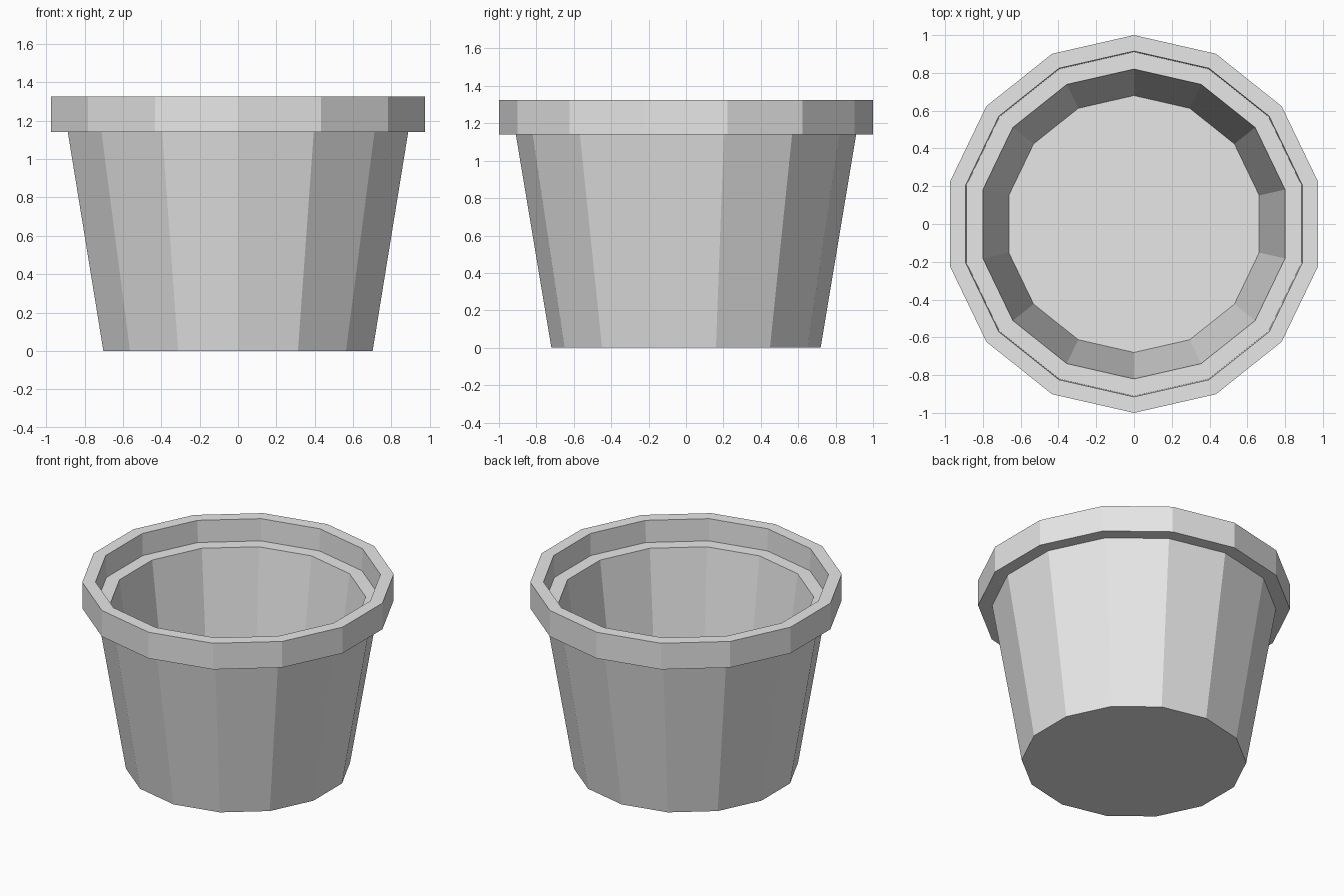
import bpy
import bmesh
from math import cos, sin, pi

SIDES = 14

cube = bpy.data.objects.get("Cube")
if cube:
    bpy.data.objects.remove(cube, do_unlink=True)

# Plain grey for the whole pot
grey = bpy.data.materials.new("light grey")
grey.use_nodes = True
colour = (0.8, 0.8, 0.8, 1)
grey.diffuse_color = colour
grey.node_tree.nodes["Principled BSDF"].inputs["Base Color"].default_value = colour


def lathe(name, profile, closed):
    """Spin (radius, height) points into a flat-sided solid with a corner at the back."""
    bm = bmesh.new()
    rings = []
    for radius, height in profile:
        angles = [pi / 2 + 2 * pi * i / SIDES for i in range(SIDES)]
        rings.append([bm.verts.new((radius * cos(a), radius * sin(a), height)) for a in angles])
    pairs = list(zip(rings, rings[1:]))
    if closed:
        pairs.append((rings[-1], rings[0]))
    else:
        bm.faces.new(rings[0])
        bm.faces.new(rings[-1])
    for low, high in pairs:
        for i in range(SIDES):
            j = (i + 1) % SIDES
            bm.faces.new((low[i], low[j], high[j], high[i]))
    bmesh.ops.recalc_face_normals(bm, faces=bm.faces)
    mesh = bpy.data.meshes.new(name)
    bm.to_mesh(mesh)
    bm.free()
    mesh.materials.append(grey)
    obj = bpy.data.objects.new(name, mesh)
    bpy.context.collection.objects.link(obj)
    return obj


# Tapered body: underside, outer wall, inner ledge, inner wall, floor
lathe("pot_body", [(0.72, 0), (0.915, 1.17), (0.82, 1.17), (0.68, 0.12)], closed=False)

# Overhanging collar around the mouth
lathe("pot_rim", [(1, 1.14), (1, 1.325), (0.915, 1.325), (0.91, 1.14)], closed=True)
